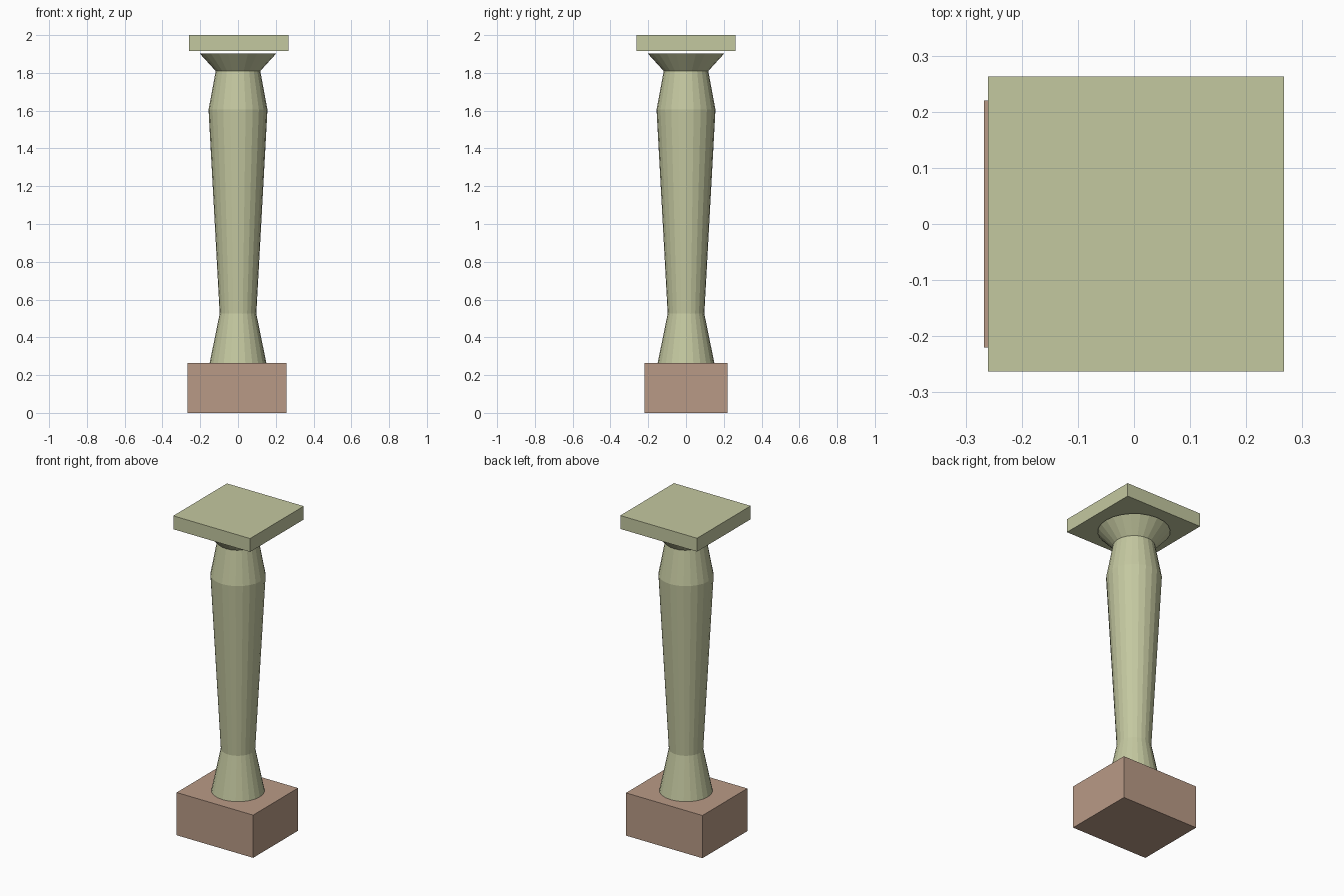
import bpy, bmesh, math

if "Cube" in bpy.data.objects:
    bpy.data.objects.remove(bpy.data.objects["Cube"])


def material(name, srgb):
    m = bpy.data.materials.new(name)
    lin = [((c / 255 + 0.055) / 1.055) ** 2.4 for c in srgb]
    m.diffuse_color = (*lin, 1)
    m.use_nodes = True
    m.node_tree.nodes["Principled BSDF"].inputs["Base Color"].default_value = m.diffuse_color
    return m


stone = material("pale_green_stone", (196, 200, 160))
brick = material("brown_base", (185, 154, 134))


def add_object(name, bm, mat):
    bmesh.ops.recalc_face_normals(bm, faces=bm.faces)
    me = bpy.data.meshes.new(name)
    bm.to_mesh(me)
    bm.free()
    me.materials.append(mat)
    ob = bpy.data.objects.new(name, me)
    bpy.context.collection.objects.link(ob)
    return ob


def box(name, lo, hi, mat):
    bm = bmesh.new()
    bmesh.ops.create_cube(bm, size=1)
    for v in bm.verts:
        v.co = [l + (c + 0.5) * (h - l) for c, l, h in zip(v.co, lo, hi)]
    return add_object(name, bm, mat)


def lathe(name, profile, sides, mat):
    bm = bmesh.new()
    rings = [[bm.verts.new((r * math.cos(2 * math.pi * i / sides),
                            r * math.sin(2 * math.pi * i / sides), z))
              for i in range(sides)] for r, z in profile]
    for a, b in zip(rings, rings[1:]):
        for i in range(sides):
            j = (i + 1) % sides
            bm.faces.new((a[i], a[j], b[j], b[i]))
    bm.faces.new(rings[0])
    bm.faces.new(rings[-1])
    return add_object(name, bm, mat)


# Square plinth, slightly off centre to the left
box("plinth", (-0.267, -0.22, 0), (0.258, 0.22, 0.265), brick)

# Turned column: flared foot, tapering shaft, shoulder and flared capital
lathe("column", [(0.15, 0.265), (0.097, 0.525), (0.156, 1.605),
                 (0.118, 1.81), (0.203, 1.903)], 24, stone)

# Square slab floating just above the capital
box("top_slab", (-0.26, -0.263, 1.917), (0.267, 0.263, 2.0), stone)
